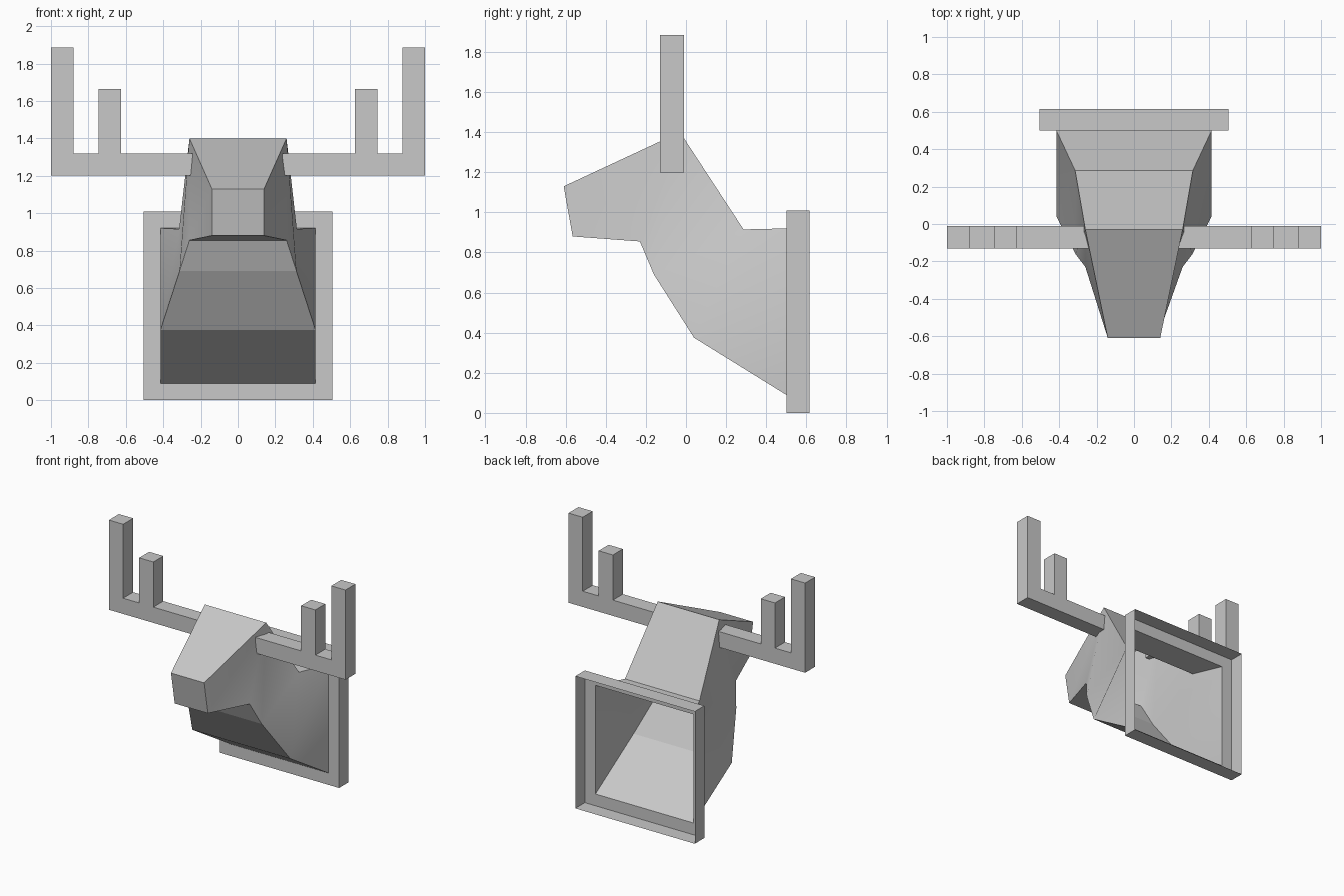
import bpy, bmesh

cube = bpy.data.objects.get("Cube")
if cube:
    bpy.data.objects.remove(cube, do_unlink=True)

grey = bpy.data.materials.new("plain_grey")
GREY = (0.58, 0.58, 0.58, 1)
grey.use_nodes = True
grey.diffuse_color = GREY
grey.node_tree.nodes["Principled BSDF"].inputs["Base Color"].default_value = GREY


def make_object(name, bm):
    mesh = bpy.data.meshes.new(name)
    bm.to_mesh(mesh)
    bm.free()
    mesh.materials.append(grey)
    obj = bpy.data.objects.new(name, mesh)
    bpy.context.collection.objects.link(obj)
    return obj


# Head and neck: side profile as (half width, y, z), open at the back
profile = {
    "back_top": (0.415, 0.5, 0.92),
    "nape": (0.315, 0.287, 0.915),
    "crown": (0.26, -0.03, 1.4),
    "nose": (0.14, -0.61, 1.13),
    "chin": (0.14, -0.565, 0.88),
    "jaw": (0.26, -0.23, 0.855),
    "throat": (0.313, -0.16, 0.69),
    "chest": (0.415, 0.04, 0.375),
    "back_bottom": (0.415, 0.5, 0.09),
}
side_faces = [
    ("crown", "nose", "chin", "jaw"),
    ("crown", "jaw", "throat"),
    ("crown", "throat", "nape"),
    ("nape", "throat", "chest"),
    ("nape", "chest", "back_top"),
    ("back_top", "chest", "back_bottom"),
]
bm = bmesh.new()
left = {k: bm.verts.new((w, y, z)) for k, (w, y, z) in profile.items()}
right = {k: bm.verts.new((-w, y, z)) for k, (w, y, z) in profile.items()}
names = list(profile)
for a, b in zip(names, names[1:]):
    bm.faces.new((left[a], right[a], right[b], left[b]))
for face in side_faces:
    bm.faces.new([left[k] for k in face]).smooth = True
    bm.faces.new([right[k] for k in reversed(face)]).smooth = True
for e in bm.edges:
    e.smooth = all(f.smooth for f in e.link_faces)
bmesh.ops.recalc_face_normals(bm, faces=bm.faces)
make_object("head_and_neck", bm)

# Wall mount: thin tray, open at the back, with the neck opening in its front
bm = bmesh.new()


def rectangle(half, y, bottom, top):
    return [bm.verts.new(p) for p in ((-half, y, bottom), (half, y, bottom),
                                      (half, y, top), (-half, y, top))]


loops = [rectangle(0.415, 0.5, 0.09, 0.92),
         rectangle(0.505, 0.5, 0, 1.01),
         rectangle(0.505, 0.615, 0, 1.01)]
for inner, outer in zip(loops, loops[1:]):
    for i in range(4):
        j = (i + 1) % 4
        bm.faces.new((inner[i], outer[i], outer[j], inner[j]))
make_object("wall_mount", bm)

# Antlers: a branched outline extruded in depth and mirrored
outline = [(0.22, 1.2), (1, 1.2), (1, 1.885), (0.88, 1.885), (0.88, 1.32),
           (0.745, 1.32), (0.745, 1.665), (0.625, 1.665), (0.625, 1.32), (0.22, 1.32)]
bm = bmesh.new()
face = bm.faces.new([bm.verts.new((x, -0.13, z)) for x, z in outline])
extruded = bmesh.ops.extrude_face_region(bm, geom=[face], use_keep_orig=True)
moved = [v for v in extruded["geom"] if isinstance(v, bmesh.types.BMVert)]
bmesh.ops.translate(bm, verts=moved, vec=(0, 0.12, 0))
bmesh.ops.recalc_face_normals(bm, faces=bm.faces)
antlers = make_object("antlers", bm)
mirror = antlers.modifiers.new("mirror", "MIRROR")
mirror.use_clip = False
mirror.use_mirror_merge = False
